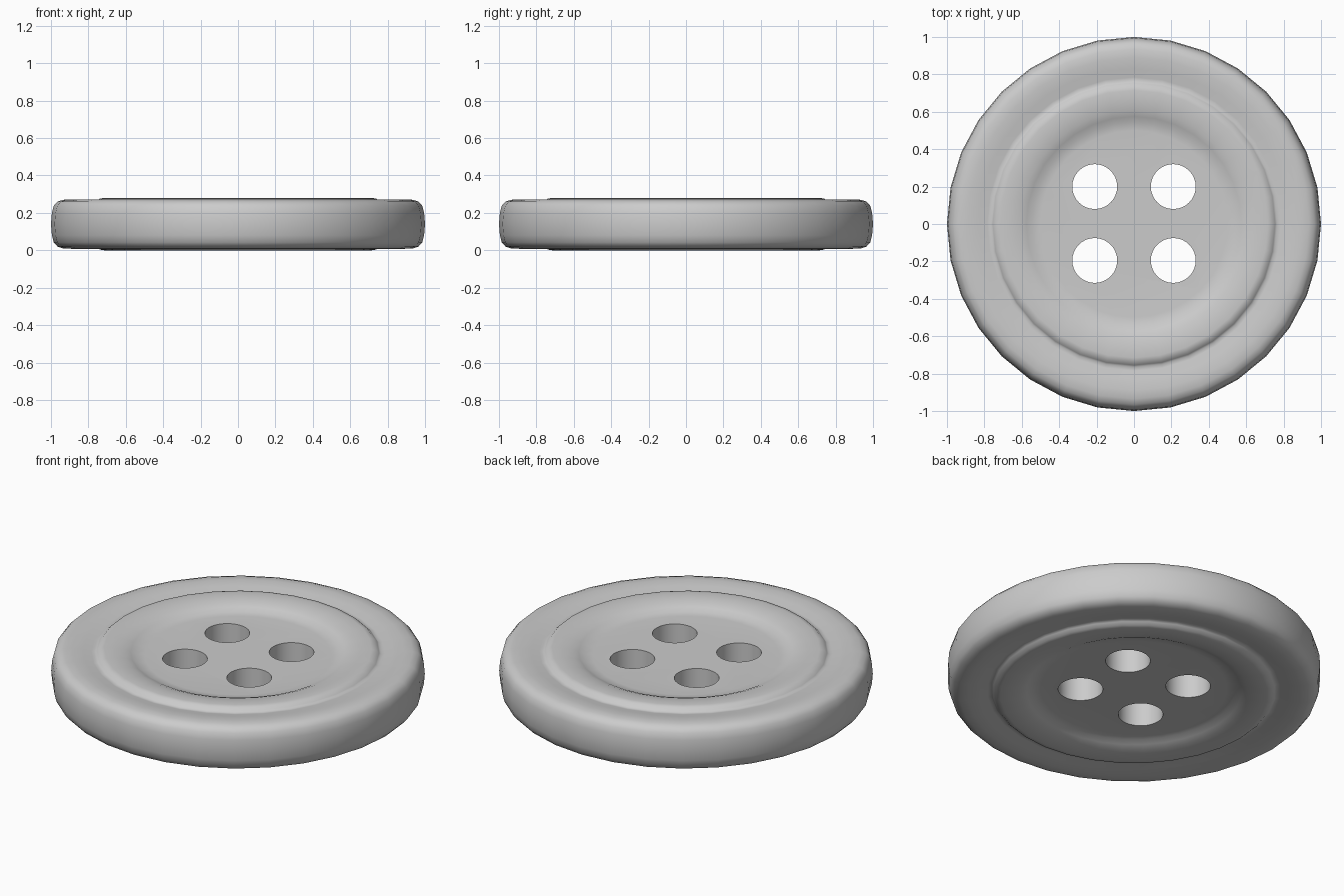
import bpy, bmesh, math

if "Cube" in bpy.data.objects:
    bpy.data.objects.remove(bpy.data.objects["Cube"])

SEG = 32
MID = 0.14
# Upper half of the profile (radius, z), from the flat floor outwards; mirrored for the back
TOP = [(0.50, 0.238), (0.545, 0.242), (0.575, 0.257), (0.61, 0.27), (0.66, 0.277),
       (0.715, 0.28), (0.74, 0.276), (0.755, 0.262), (0.765, 0.254), (0.785, 0.256),
       (0.83, 0.265), (0.89, 0.272), (0.935, 0.27), (0.965, 0.26), (0.985, 0.238),
       (0.995, 0.20), (1.0, MID)]
profile = TOP + [(r, 2 * MID - z) for r, z in reversed(TOP[:-1])]

# Button body: lathed disc with rounded rim and dished centre on both faces
bm = bmesh.new()
rings = [[bm.verts.new((r * math.cos(2 * math.pi * i / SEG),
                        r * math.sin(2 * math.pi * i / SEG), z)) for i in range(SEG)]
         for r, z in profile]
for a, b in zip(rings, rings[1:]):
    for i in range(SEG):
        j = (i + 1) % SEG
        bm.faces.new((a[i], b[i], b[j], a[j]))
bm.faces.new(rings[0])
bm.faces.new(rings[-1][::-1])
bmesh.ops.recalc_face_normals(bm, faces=bm.faces)
mesh = bpy.data.meshes.new("button_body")
bm.to_mesh(mesh)
bm.free()
button = bpy.data.objects.new("button_body", mesh)
bpy.context.collection.objects.link(button)

# Four thread holes, cut straight through
for x in (-0.21, 0.21):
    for y in (-0.195, 0.2):
        bpy.ops.mesh.primitive_cylinder_add(vertices=32, radius=0.12, depth=1,
                                            location=(x, y, MID))
        cutter = bpy.context.object
        cutter.name = "hole_cutter"
        cutter.hide_render = True
        mod = button.modifiers.new("hole", 'BOOLEAN')
        mod.operation = 'DIFFERENCE'
        mod.solver = 'EXACT'
        mod.object = cutter
        bpy.ops.object.select_all(action='DESELECT')
        button.select_set(True)
        bpy.context.view_layer.objects.active = button
        bpy.ops.object.modifier_apply(modifier=mod.name)
        bpy.data.objects.remove(cutter, do_unlink=True)

# Smooth surface with crisp hole edges
bpy.ops.object.shade_smooth_by_angle(angle=math.radians(50))
